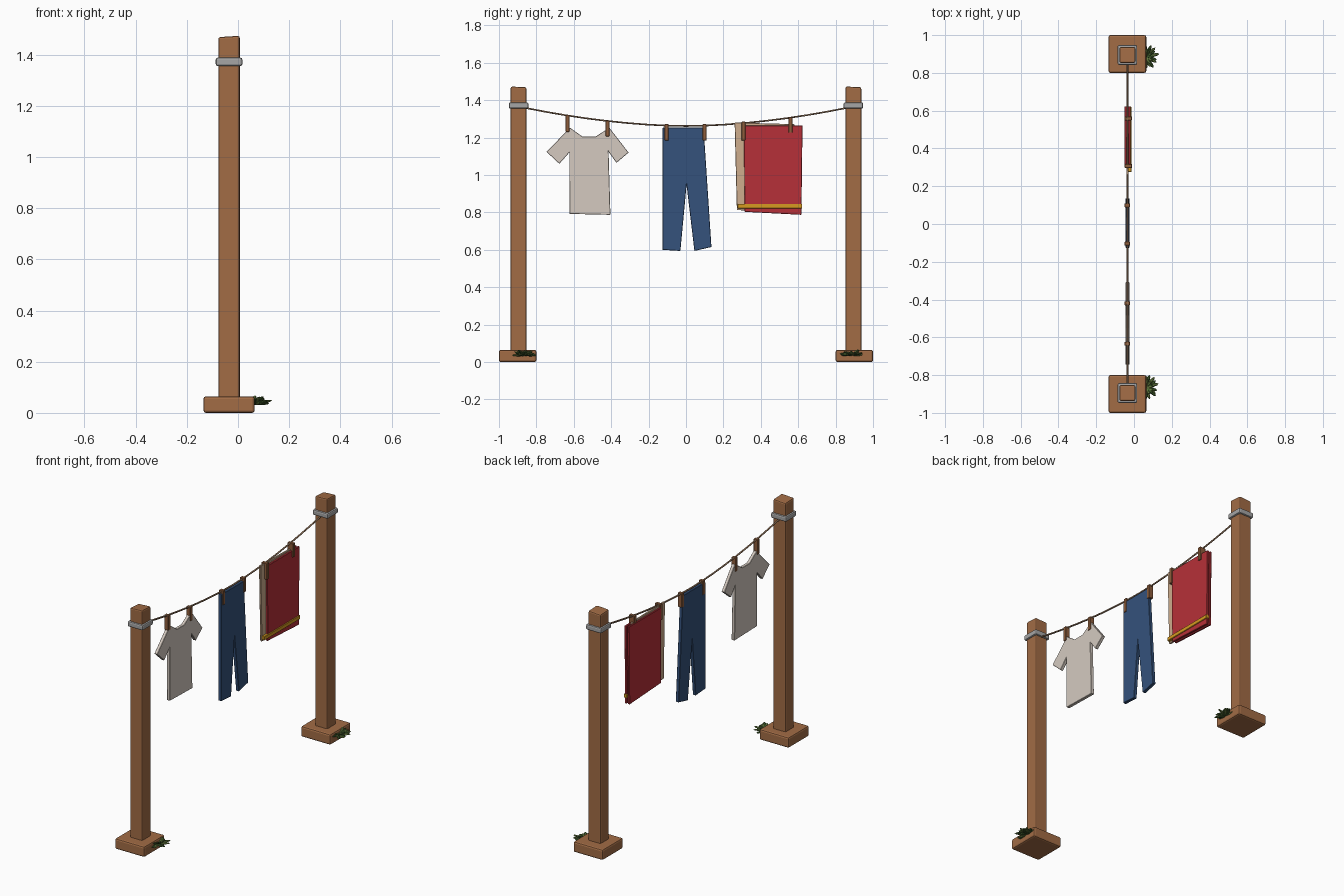
import bpy, bmesh, math, random
from mathutils import Vector, Matrix

if "Cube" in bpy.data.objects:
    bpy.data.objects.remove(bpy.data.objects["Cube"])

random.seed(4)
CX = -0.035  # x of the line and posts


def mat(name, rgb):
    m = bpy.data.materials.new(name)
    m.diffuse_color = (*rgb, 1)
    m.use_nodes = True
    m.node_tree.nodes["Principled BSDF"].inputs["Base Color"].default_value = m.diffuse_color
    return m


WOOD = mat("wood", (0.36, 0.15, 0.06))
PEG = mat("peg_wood", (0.27, 0.11, 0.045))
ROPE = mat("rope", (0.28, 0.17, 0.10))
METAL = mat("metal", (0.38, 0.38, 0.38))
WHITE = mat("off_white", (0.66, 0.59, 0.53))
BLUE = mat("denim", (0.035, 0.085, 0.20))
RED = mat("red", (0.47, 0.03, 0.04))
BEIGE = mat("beige", (0.62, 0.42, 0.27))
GOLD = mat("gold", (0.68, 0.33, 0.015))
GREENS = [mat("leaf_dark", (0.05, 0.11, 0.025)), mat("leaf_light", (0.13, 0.2, 0.05))]


def finish(bm, name, material, bevel=0, segs=1):
    bmesh.ops.recalc_face_normals(bm, faces=bm.faces)
    me = bpy.data.meshes.new(name)
    bm.to_mesh(me)
    bm.free()
    ob = bpy.data.objects.new(name, me)
    bpy.context.collection.objects.link(ob)
    for m in material if isinstance(material, list) else [material]:
        me.materials.append(m)
    if bevel:
        mod = ob.modifiers.new("bevel", "BEVEL")
        mod.width, mod.segments = bevel, segs
    return ob


def box(name, lo, hi, material, bevel=0, segs=1, slant=None):
    bm = bmesh.new()
    bmesh.ops.create_cube(bm, size=1)
    for v in bm.verts:
        v.co = Vector([(a + b) / 2 + c * (b - a) for a, b, c in zip(lo, hi, v.co)])
        if slant and v.co.z > (lo[2] + hi[2]) / 2:
            v.co.z += slant(v.co)
    return finish(bm, name, material, bevel, segs)


def cloth(name, outline, x0, x1, material):
    """Flat garment: a (y, z) outline given thickness along x."""
    bm = bmesh.new()
    face = bm.faces.new([bm.verts.new((x0, y, z)) for y, z in outline])
    out = bmesh.ops.extrude_face_region(bm, geom=[face])
    bmesh.ops.translate(bm, vec=(x1 - x0, 0, 0),
                        verts=[g for g in out["geom"] if isinstance(g, bmesh.types.BMVert)])
    return finish(bm, name, material, 0.002)


def leaves(name, cy):
    """Tuft of pointed low-poly leaves fanning out from the base edge."""
    bm = bmesh.new()
    root = Vector((0.062, cy, 0.035))
    for i in range(20):
        yaw = math.radians(-85 + 170 * (i % 10) / 9 + random.uniform(-8, 8))
        pitch = math.radians(random.uniform(0, 12) if i < 10 else random.uniform(20, 40))
        length = random.uniform(0.055, 0.072) if i < 10 else random.uniform(0.04, 0.055)
        m = (Matrix.Translation(root) @ Matrix.Rotation(yaw, 4, "Z")
             @ Matrix.Rotation(-pitch, 4, "Y") @ Matrix.Translation((length / 2 + 0.004, 0, 0))
             @ Matrix.Diagonal((length / 2, 0.0095, 0.006, 1)) @ Matrix.Rotation(math.pi / 2, 4, "Y"))
        before = len(bm.faces)
        bmesh.ops.create_uvsphere(bm, u_segments=6, v_segments=4, radius=1, matrix=m)
        bm.faces.ensure_lookup_table()
        for f in bm.faces[before:]:
            f.material_index = i % 2
    finish(bm, name, GREENS)


# Posts with footings, metal bands and plants
for side, s in (("left", -1), ("right", 1)):
    y = s * 0.895
    box(side + "_footing", (-0.135, s * 0.9 - 0.1, 0), (0.065, s * 0.9 + 0.1, 0.065), WOOD, 0.01, 2)
    box(side + "_post", (CX - 0.042, y - 0.042, 0.05), (CX + 0.042, y + 0.042, 1.469), WOOD, 0.008, 2,
        slant=lambda c, y=y: 0.06 * (c.x - CX) - 0.05 * (c.y - y))
    box(side + "_band", (CX - 0.052, y - 0.052, 1.355), (CX + 0.052, y + 0.052, 1.388), METAL, 0.008, 2)
    leaves(side + "_plant", 0.885 if s > 0 else -0.865)

# Sagging rope
cu = bpy.data.curves.new("rope", "CURVE")
cu.dimensions = "3D"
cu.bevel_depth, cu.bevel_resolution = 0.005, 1
sp = cu.splines.new("POLY")
sp.points.add(16)
for i, p in enumerate(sp.points):
    t = -1 + i / 8
    p.co = (CX, t * 0.86, 1.262 + 0.097 * abs(t) ** 1.8, 1)
rope = bpy.data.objects.new("rope", cu)
bpy.context.collection.objects.link(rope)
cu.materials.append(ROPE)

# Shirt
cloth("shirt", [(-0.62, 1.253), (-0.746, 1.124), (-0.677, 1.06), (-0.624, 1.12), (-0.623, 0.792),
                (-0.404, 0.787), (-0.414, 1.124), (-0.372, 1.065), (-0.307, 1.12), (-0.41, 1.253),
                (-0.484, 1.205), (-0.553, 1.205)], CX - 0.01, CX + 0.01, WHITE)

# Trousers
cloth("trousers", [(-0.125, 1.253), (-0.126, 0.6), (-0.03, 0.594), (0.003, 0.947), (0.045, 0.594),
                   (0.136, 0.615), (0.094, 1.253)], CX - 0.01, CX + 0.01, BLUE)

# Blanket: beige lining between two red layers, gold stripe on the outside
red_outline = [(0.31, 1.265), (0.313, 0.803), (0.617, 0.787), (0.623, 1.265)]
cloth("blanket_front", red_outline, CX + 0.004, CX + 0.017, RED)
cloth("blanket_back", red_outline, CX - 0.015, CX - 0.003, RED)
cloth("blanket_lining", [(0.26, 1.28), (0.272, 0.812), (0.58, 0.805), (0.58, 1.272)],
      CX - 0.006, CX + 0.006, BEIGE)
box("blanket_stripe", (CX + 0.003, 0.275, 0.822), (CX + 0.022, 0.621, 0.846), GOLD, 0.002)

# Clothes pegs (y, bottom, top)
for i, (y, z0, z1) in enumerate([(-0.634, 1.231, 1.322), (-0.42, 1.207, 1.292), (-0.104, 1.185, 1.272),
                                 (0.099, 1.185, 1.272), (0.307, 1.185, 1.285), (0.559, 1.226, 1.31)]):
    box(f"peg_{i + 1}", (CX - 0.014, y - 0.0105, z0), (CX + (0.024 if y > 0.2 else 0.014), y + 0.0105, z1),
        PEG, 0.002)
